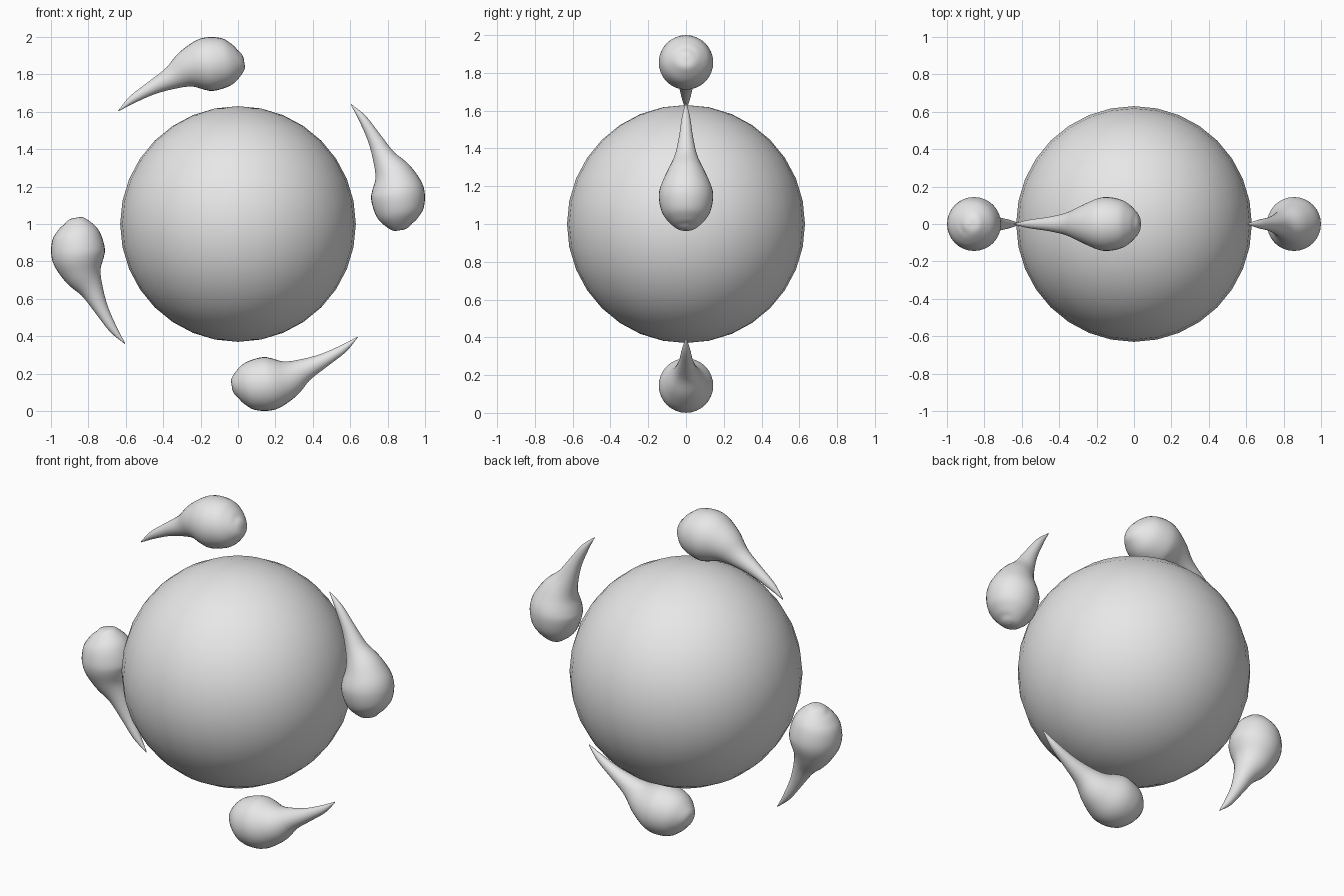
import bpy, bmesh, math
from mathutils import Vector, Matrix

cube = bpy.data.objects.get("Cube")
if cube:
    bpy.data.objects.remove(cube, do_unlink=True)

CENTRE = Vector((0, 0, 1))
SIDES = 32
STEPS = 4

grey = bpy.data.materials.new("light_grey")
grey.use_nodes = True
grey.diffuse_color = (0.8, 0.8, 0.8, 1)
grey.node_tree.nodes["Principled BSDF"].inputs["Base Color"].default_value = (0.8, 0.8, 0.8, 1)


def add_object(name, bm):
    bmesh.ops.recalc_face_normals(bm, faces=bm.faces)
    for face in bm.faces:
        face.smooth = True
    mesh = bpy.data.meshes.new(name)
    bm.to_mesh(mesh)
    bm.free()
    mesh.materials.append(grey)
    obj = bpy.data.objects.new(name, mesh)
    bpy.context.collection.objects.link(obj)
    return obj


def smooth_path(points):
    """Catmull-Rom curve through the points."""
    pts = [2 * points[0] - points[1]] + points + [2 * points[-1] - points[-2]]
    out = []
    for a, b, c, d in zip(pts, pts[1:], pts[2:], pts[3:]):
        for i in range(STEPS):
            t = i / STEPS
            out.append(0.5 * (2 * b + (c - a) * t + (2 * a - 5 * b + 4 * c - d) * t**2
                              + (3 * b - a - 3 * c + d) * t**3))
    return out + [points[-1]]


# Central ball
bm = bmesh.new()
bmesh.ops.create_uvsphere(bm, u_segments=SIDES, v_segments=16, radius=0.63)
ball = add_object("ball", bm)
ball.location = CENTRE

# Droplet centre line from tail to nose: x, z above the centre, radius
SPINE = [Vector(p) for p in (
    (-0.64, 0.604, 0.002), (-0.564, 0.666, 0.022), (-0.457, 0.73, 0.038),
    (-0.352, 0.782, 0.063), (-0.267, 0.828, 0.104), (-0.19, 0.85, 0.138),
    (-0.128, 0.857, 0.143), (-0.053, 0.864, 0.123), (0.0, 0.874, 0.078),
    (0.024, 0.882, 0.038), (0.031, 0.884, 0.002))]


def droplet(name, angle):
    bm = bmesh.new()
    path = smooth_path(SPINE)
    rings = []
    for i, p in enumerate(path):
        # Each ring lies square to the centre line
        ahead, behind = path[min(i + 1, len(path) - 1)], path[max(i - 1, 0)]
        tangent = Vector((ahead.x - behind.x, 0, ahead.y - behind.y)).normalized()
        up = Vector((-tangent.z, 0, tangent.x))
        side = Vector((0, 1, 0))
        ring = []
        for k in range(SIDES):
            a = math.tau * k / SIDES
            offset = (up * math.cos(a) + side * math.sin(a)) * p.z
            ring.append(bm.verts.new(Vector((p.x, 0, p.y)) + offset))
        rings.append(ring)
    for r, s in zip(rings, rings[1:]):
        for k in range(SIDES):
            n = (k + 1) % SIDES
            bm.faces.new((r[k], r[n], s[n], s[k]))
    bm.faces.new(rings[0])
    bm.faces.new(rings[-1])
    bm.transform(Matrix.Translation(CENTRE) @ Matrix.Rotation(angle, 4, "Y"))
    return add_object(name, bm)


# Four droplets circling the ball
for i, place in enumerate(("top", "left", "bottom", "right")):
    droplet(place + "_droplet", i * math.pi / 2)
